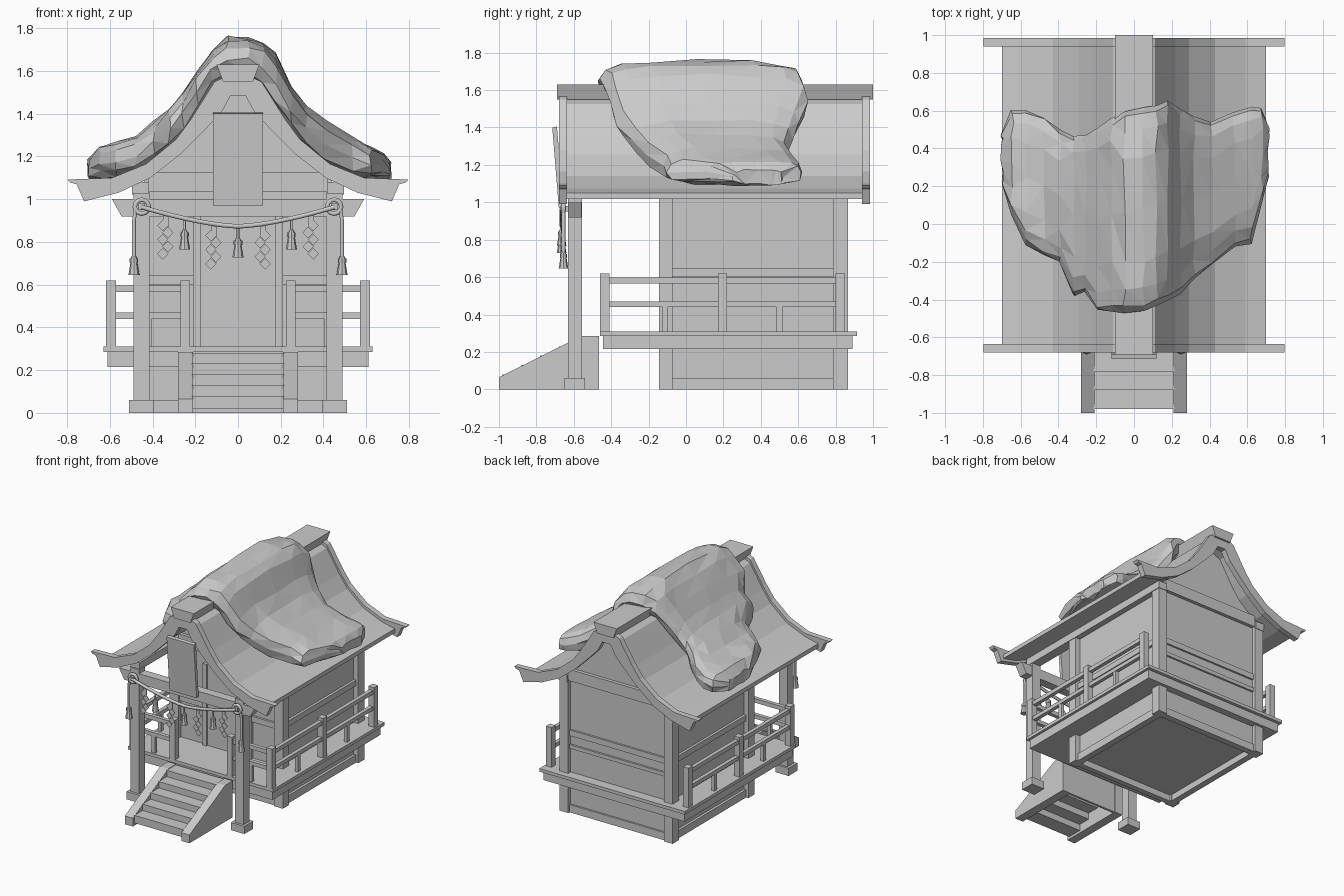
import bpy, bmesh, math, random
from mathutils import Vector, Matrix

random.seed(4)
if "Cube" in bpy.data.objects:
    bpy.data.objects.remove(bpy.data.objects["Cube"])

grey = bpy.data.materials.new("plain_grey")
grey.use_nodes = True
grey.diffuse_color = (0.6, 0.6, 0.6, 1)
grey.node_tree.nodes["Principled BSDF"].inputs["Base Color"].default_value = (0.6, 0.6, 0.6, 1)


def finish(name, bm):
    bmesh.ops.recalc_face_normals(bm, faces=bm.faces[:])
    me = bpy.data.meshes.new(name)
    bm.to_mesh(me)
    bm.free()
    me.materials.append(grey)
    ob = bpy.data.objects.new(name, me)
    bpy.context.scene.collection.objects.link(ob)
    return ob


def box(name, x, y, z):
    """Box from three (low, high) ranges."""
    bm = bmesh.new()
    bmesh.ops.create_cube(bm, size=1)
    for v in bm.verts:
        v.co = [(r[0] + r[1]) / 2 + c * (r[1] - r[0]) for r, c in zip((x, y, z), v.co)]
    return finish(name, bm)


def pair(name, x, y, z):
    """Box and its mirror image across the middle."""
    box("left_" + name, x, y, z)
    box("right_" + name, (-x[1], -x[0]), y, z)


def prism(name, pts, a, b, axis="Y"):
    """Outline (x, z) pushed along y, or outline (y, z) pushed along x."""
    put = (lambda p, t: (p[0], t, p[1])) if axis == "Y" else (lambda p, t: (t, p[0], p[1]))
    bm = bmesh.new()
    face = bm.faces.new([bm.verts.new(put(p, a)) for p in pts])
    new = bmesh.ops.extrude_face_region(bm, geom=[face])["geom"]
    step = Vector(put((0, 0), b - a))
    bmesh.ops.translate(bm, vec=step, verts=[g for g in new if isinstance(g, bmesh.types.BMVert)])
    return finish(name, bm)


def mirrored(half):
    """Close a right-hand outline across x = 0."""
    return half + [(-x, z) for x, z in reversed(half) if x > 0]


def rope(name, pts, radius, cyclic=False):
    cu = bpy.data.curves.new(name, "CURVE")
    cu.dimensions = "3D"
    cu.bevel_depth = radius
    cu.bevel_resolution = 1
    cu.use_fill_caps = True
    sp = cu.splines.new("POLY")
    sp.points.add(len(pts) - 1)
    for p, co in zip(sp.points, pts):
        p.co = (*co, 1)
    sp.use_cyclic_u = cyclic
    tmp = bpy.data.objects.new(name, cu)
    bpy.context.scene.collection.objects.link(tmp)
    me = bpy.data.meshes.new_from_object(tmp.evaluated_get(bpy.context.evaluated_depsgraph_get()))
    bpy.data.objects.remove(tmp)
    me.materials.clear()
    me.materials.append(grey)
    bpy.context.scene.collection.objects.link(bpy.data.objects.new(name, me))


# Roof curve
TOP = [(0, 1.6), (.11, 1.55), (.22, 1.375), (.29, 1.28), (.43, 1.165), (.59, 1.1), (.797, 1.092)]
LOW = [(.72, .99), (.56, 1.03), (.41, 1.1), (.27, 1.21), (.15, 1.33), (.075, 1.41), (.035, 1.485), (0, 1.485)]


def roof_z(x):
    x = abs(x)
    for (x0, z0), (x1, z1) in zip(TOP, TOP[1:]):
        if x <= x1:
            return z0 + (z1 - z0) * (x - x0) / (x1 - x0)


SPAN = [0, .11, .165, .22, .29, .36, .43, .51, .59, .7]
slab = [(x, roof_z(x) - .025 - .02 * (x > .6)) for x in SPAN]
prism("roof_slab", mirrored(slab + [(x, z - .033) for x, z in reversed(slab)]), -.64, .945)

# Gable boards and ridge beam
board = mirrored(TOP + [(.785, 1.078), (.755, 1.07)] + LOW)
for name, a, b in (("front_gable_board", -.68, -.635), ("back_gable_board", .94, .985)):
    prism(name, board, a, b)
prism("ridge_beam", mirrored([(.07, 1.55), (.1, 1.63)]), -.69, 1.0)

# Tilted name board, left blank
plaque = [(-.715, 1.4), (-.69, 1.405), (-.655, .975), (-.68, .97)]
prism("hanging_board", plaque, -.118, .118, "X")

# Hall with gable walls
wall = [(.45, .05), (.45, 1.04)] + [(x, roof_z(x) - .05) for x in (.43, .29, .22, .11, 0)]
prism("hall_walls", mirrored(wall), -.115, .835)
for name, y in (("front", (-.145, -.072)), ("back", (.787, .866))):
    pair(name + "_corner_post", (.415, .49), y, (0, 1.05))
for name, z in (("sill", (0, .06)), ("middle_rail", (.6, .645))):
    pair(name, (.42, .47), (-.1, .82), z)
    box("back_" + name, (-.43, .43), (.8, .85), z)
    pair("front_" + name, (.2, .43), (-.132, -.09), z)
box("front_sill_centre", (-.2, .2), (-.132, -.09), (0, .06))
box("back_lower_rail", (-.43, .43), (.82, .85), (.5, .53))
for name, y in (("front_gable_tie", (-.14, -.1)), ("back_gable_tie", (.82, .862))):
    box(name, (-.42, .42), y, (1.035, 1.125))
pair("wall_plate", (.42, .495), (-.62, .87), (1.022, 1.08))
pair("door_jamb", (.175, .21), (-.14, -.1), (.31, .95))
box("door_leaf", (-.175, .175), (-.125, -.1), (.31, .95))

# Veranda
box("veranda_frame", (-.61, .61), (-.445, .89), (.215, .285))
box("veranda_floor", (-.63, .63), (-.46, .915), (.285, .31))

# Railings
for y in (-.435, .195, .825):
    pair("railing_post", (.57, .618), (y - .025, y + .025), (.31, .62))
pair("railing_end_post", (.225, .27), (-.46, -.41), (.31, .62))
for z in ((.565, .597), (.44, .47)):
    pair("side_rail", (.578, .608), (-.435, .825), z)
    pair("front_rail", (.25, .59), (-.45, -.42), z)
for y in (-.11, .5):
    pair("side_baluster", (.58, .606), (y - .015, y + .015), (.31, .45))
pair("front_baluster", (.405, .435), (-.449, -.421), (.31, .45))

# Stairs
cheek = [(-1, 0), (-1, .065), (-.56, .285), (-.465, .285), (-.465, 0)]
for side, a in (("left", .21), ("right", -.28)):
    prism(side + "_stair_cheek", cheek, a, a + .07, "X")
for i in range(5):
    y, z = -.98 + .1 * i, .08 + .05 * i
    box("stair_step", (-.215, .215), (y, min(y + .12, -.47)), (z - .06, z))
box("stair_back", (-.215, .215), (-.485, -.467), (0, .28))

# Porch posts and beam
pair("porch_post", (.415, .49), (-.63, -.555), (0, 1.03))
pair("porch_post_foot", (.395, .51), (-.65, -.54), (0, .06))
prism("porch_beam", mirrored([(.545, .92), (.59, 1.0)]), -.63, -.56)


# Sacred rope with tassels and folded paper
def rope_z(x):
    return .873 + .09 * (abs(x) / .45) ** 1.5


def tassel(x, top, y=-.665):
    bm = bmesh.new()
    for r1, r2, z, d in ((.026, .016, top - .06, .06), (.02, .02, top - .022, .02), (.016, .007, top - .004, .018)):
        bmesh.ops.create_cone(bm, cap_ends=True, segments=8, radius1=r1, radius2=r2, depth=d,
                              matrix=Matrix.Translation((x, y, z)))
    finish("tassel", bm)


rope("hanging_rope", [(x, -.665, rope_z(x)) for x in [-.45 + .05 * i for i in range(19)]], .012)
for s in (-1, 1):
    ring = [(s * .45 + .033 * math.cos(a), -.655, .965 + .033 * math.sin(a))
            for a in [math.tau * i / 12 for i in range(12)]]
    rope("rope_ring", ring, .012, True)
    box("ring_peg", sorted((s * .435, s * .465)), (-.67, -.62), (.95, .98))
    rope("rope_end", [(s * .478, -.655, .96), (s * .487, -.655, .9), (s * .487, -.655, .73)], .01)
    tassel(s * .487, .735, -.655)
for x in (-.25, 0, .25):
    z = rope_z(x)
    rope("tassel_cord", [(x, -.665, z), (x, -.665, z - .06)], .006)
    tassel(x, z - .055)
for x in (-.34, -.115, .115, .34):
    s = 1 if x > 0 else -1
    z = rope_z(x)
    box("paper_tab", (x - .01, x + .016), (-.668, -.663), (z - .06, z))
    for i in range(5):
        cx, cz = x + s * .012 * (-1) ** i, z - .055 - .033 * i
        pts = [(cx - .026, cz), (cx, cz + .027), (cx + .026, cz), (cx, cz - .027)]
        prism("folded_paper", pts, -.668 - .001 * i, -.664 - .001 * i)

# Snow heap: x, front y, back y, top z of each slice
SLICES = [(-.7, .2, .48, 1.19), (-.645, .05, .6, 1.25), (-.57, -.11, .61, 1.265), (-.48, -.17, .57, 1.3),
          (-.39, -.2, .5, 1.36), (-.32, -.38, .465, 1.43), (-.26, -.36, .465, 1.5), (-.19, -.46, .51, 1.6),
          (-.12, -.465, .56, 1.7), (-.05, -.465, .6, 1.757), (.05, -.46, .62, 1.757), (.12, -.43, .63, 1.735),
          (.18, -.41, .66, 1.68), (.25, -.37, .6, 1.53), (.32, -.29, .57, 1.44), (.41, -.22, .54, 1.37),
          (.53, -.12, .6, 1.29), (.62, -.1, .625, 1.24), (.68, .12, .62, 1.22), (.71, .25, .52, 1.17)]


def power(v, p):
    return math.copysign(abs(v) ** p, v)


bm = bmesh.new()
rings = []
for x, y0, y1, top in SLICES:
    low = max(roof_z(x) - .03, 1.095)
    ring = []
    for k in range(16):
        a = math.tau * k / 16
        co = Vector((x, (y0 + y1) / 2 + (y1 - y0) / 2 * power(math.cos(a), .7),
                     (low + top) / 2 + (top - low) / 2 * power(math.sin(a), .55)))
        co += Vector([random.uniform(-.009, .009) for _ in range(3)])
        ring.append(bm.verts.new(co))
    rings.append(ring)
for r, q in zip(rings, rings[1:]):
    for k in range(16):
        bm.faces.new((r[k], r[k - 1], q[k - 1], q[k]))
for r in (rings[0], rings[-1]):
    bm.faces.new(r)
bmesh.ops.triangulate(bm, faces=bm.faces[:])
finish("snow_heap", bm)
